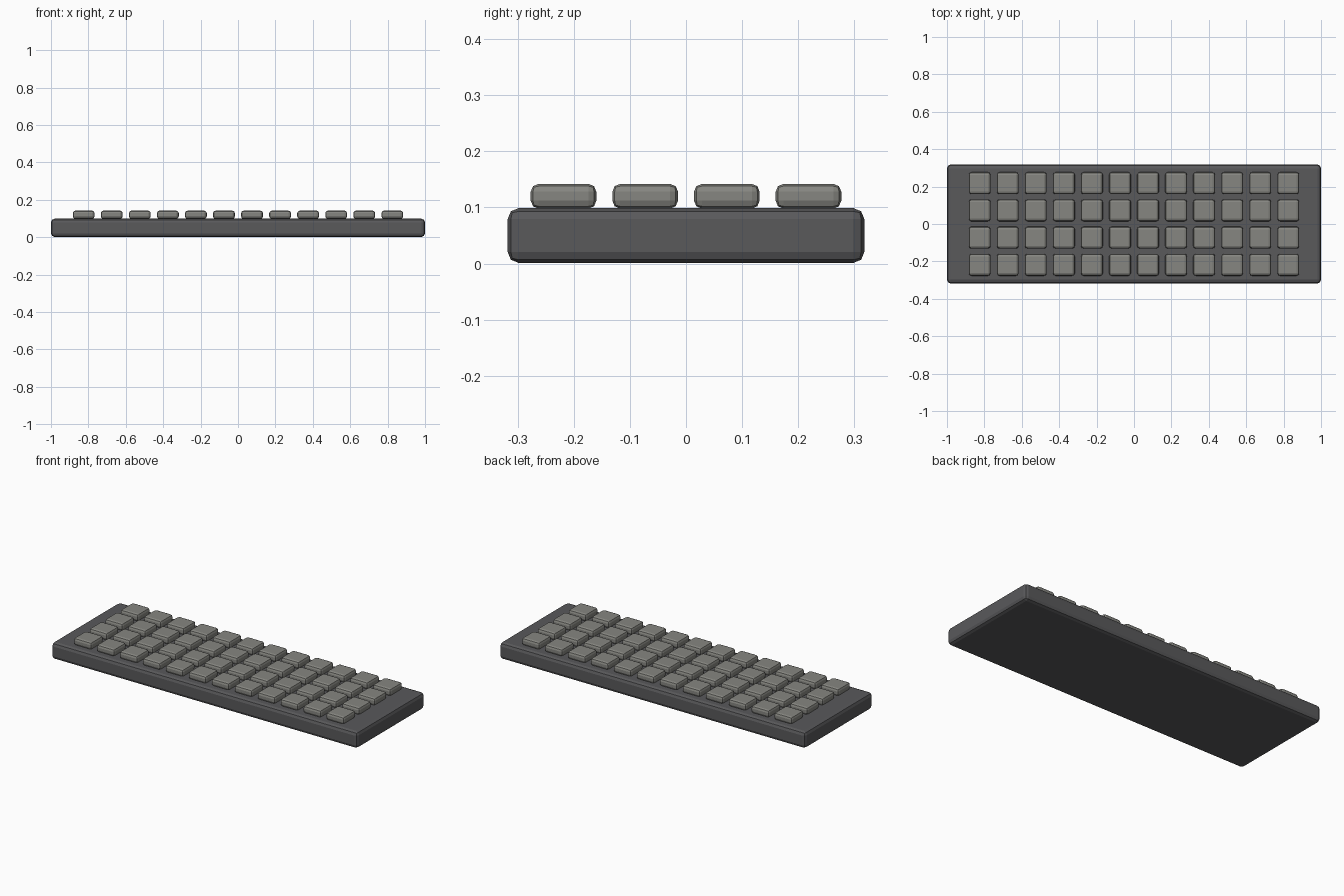
import bpy

if "Cube" in bpy.data.objects:
    bpy.data.objects.remove(bpy.data.objects["Cube"])

def material(name, rgb):
    m = bpy.data.materials.new(name)
    m.diffuse_color = (*rgb, 1)
    m.use_nodes = True
    m.node_tree.nodes["Principled BSDF"].inputs["Base Color"].default_value = m.diffuse_color
    return m

dark = material("dark_grey", (0.10, 0.10, 0.105))
light = material("warm_grey", (0.24, 0.24, 0.22))

def rounded_box(name, size, centre, bevel, mat):
    bpy.ops.mesh.primitive_cube_add(size=1, location=centre)
    ob = bpy.context.object
    ob.name = name
    ob.scale = size
    bpy.ops.object.transform_apply(location=False, rotation=False, scale=True)
    mod = ob.modifiers.new("rounded_edges", 'BEVEL')
    mod.width = bevel
    mod.segments = 2
    ob.data.materials.append(mat)
    return ob

# Case
rounded_box("case", (2.0, 0.636, 0.098), (0, 0, 0.050), 0.02, dark)

# Grid of keycaps, 12 columns by 4 rows, sharing one mesh shape
key_size, key_z = (0.117, 0.117, 0.044), 0.120
for row in range(4):
    for col in range(12):
        x = (col - 5.5) * 0.15
        y = (row - 1.5) * 0.1455
        rounded_box(f"key_{row + 1}_{col + 1}", key_size, (x, y, key_z), 0.014, light)
